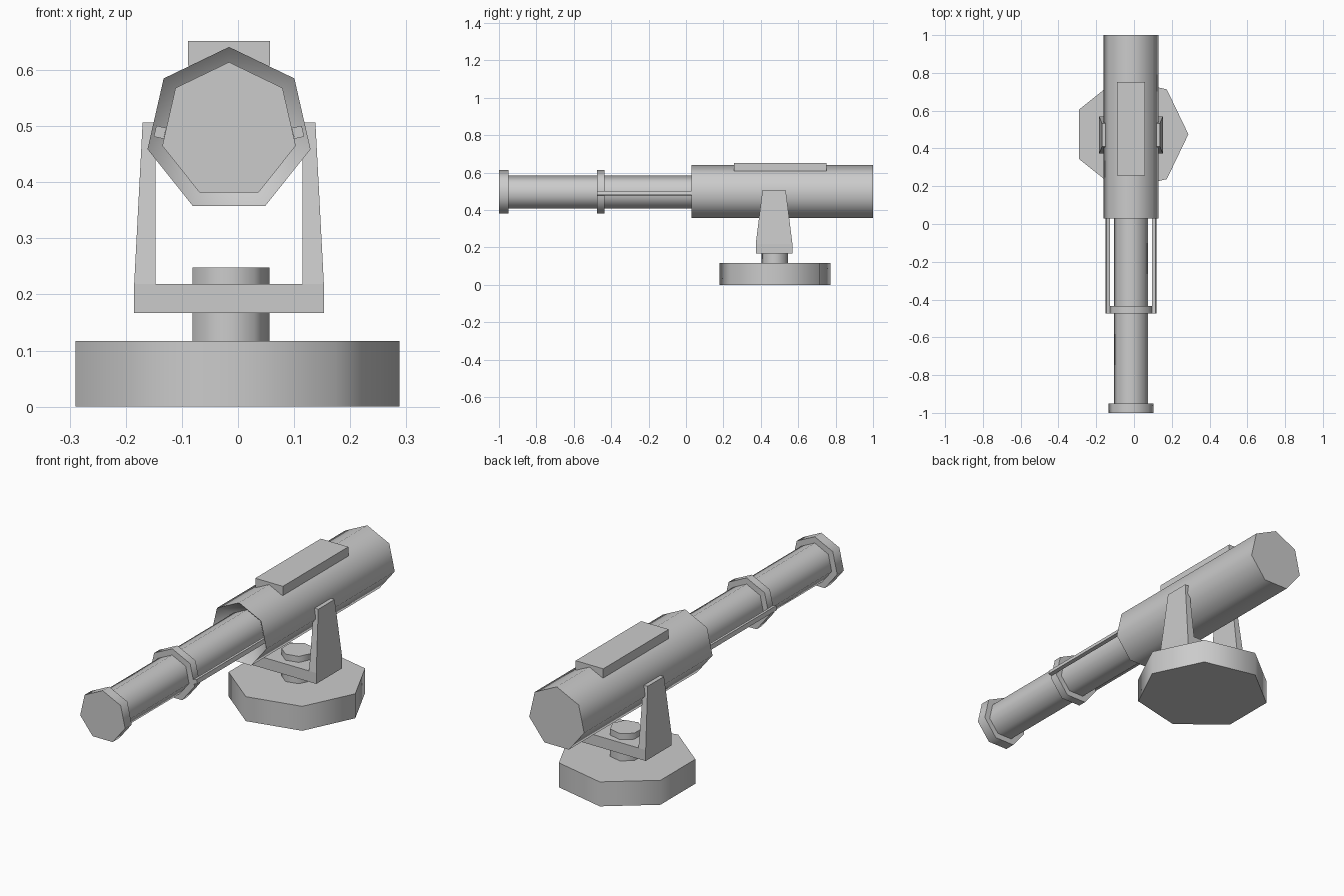
import bpy, bmesh, math
from mathutils import Vector

if "Cube" in bpy.data.objects:
    bpy.data.objects.remove(bpy.data.objects["Cube"])

CX = -0.016            # symmetry plane of the telescope
AXIS_Z = 0.492         # height of the optical axis
MOUNT_Y = 0.475        # mount position along the barrel
SIDES = 7


def finish(name, bm, smooth=False):
    bmesh.ops.recalc_face_normals(bm, faces=bm.faces)
    mesh = bpy.data.meshes.new(name)
    bm.to_mesh(mesh)
    bm.free()
    ob = bpy.data.objects.new(name, mesh)
    bpy.context.collection.objects.link(ob)
    if smooth:
        bpy.ops.object.select_all(action='DESELECT')
        ob.select_set(True)
        bpy.context.view_layer.objects.active = ob
        bpy.ops.object.shade_smooth_by_angle(angle=math.radians(55))
    return ob


def lathe(name, profile, along_y=True):
    """Seven-sided turned part from (radius, position) pairs, capped at both ends."""
    bm = bmesh.new()
    rings = []
    for r, t in profile:
        ring = []
        for i in range(SIDES):
            a = 2 * math.pi * i / SIDES
            if along_y:
                co = (CX + r * math.sin(a), t, AXIS_Z + r * math.cos(a))
            else:
                co = (CX + r * math.cos(a), MOUNT_Y + r * math.sin(a), t)
            ring.append(bm.verts.new(co))
        rings.append(ring)
    for a, b in zip(rings, rings[1:]):
        for i in range(SIDES):
            j = (i + 1) % SIDES
            bm.faces.new((a[i], a[j], b[j], b[i]))
    bm.faces.new(rings[0])
    bm.faces.new(rings[-1])
    return finish(name, bm, smooth=True)


def box(name, centre, size, roll=0.0):
    bm = bmesh.new()
    bmesh.ops.create_cube(bm, size=1)
    for v in bm.verts:
        v.co = Vector(s * c for s, c in zip(size, v.co))
    ob = finish(name, bm)
    ob.location = centre
    ob.rotation_euler.y = roll
    return ob


# Telescope tubes and collars
lathe("main_barrel", [(0.092, 0.09), (0.149, 0.03), (0.149, 1.0)])
lathe("draw_tube", [(0.092, -0.98), (0.092, 0.12)])
lathe("eyepiece_collar", [(0.122, -1.0), (0.122, -0.95)])
lathe("middle_collar", [(0.122, -0.475), (0.122, -0.435)])

# Top plate
box("top_plate", (CX, 0.505, 0.63), (0.146, 0.495, 0.044))

# Guide rods either side of the draw tube
for side, label in ((-1, "left"), (1, "right")):
    box(label + "_guide_rod", (CX + side * 0.123, -0.2, 0.489),
        (0.018, 0.55, 0.02), roll=side * -math.radians(13))

# Pedestal
lathe("base", [(0.304, 0.0), (0.304, 0.117)], along_y=False)
lathe("neck", [(0.072, 0.11), (0.072, 0.248)], along_y=False)

# Fork: U-shaped front outline, extruded in y, arms tapering towards the top
half = [(0.169, 0.167), (0.169, 0.219), (0.154, 0.506), (0.131, 0.506), (0.131, 0.219)]
outline = half + [(-x, z) for x, z in reversed(half)]
bm = bmesh.new()
ends = []
for s in (-1, 1):
    ring = []
    for x, z in outline:
        depth = 0.062 if z > 0.3 else 0.098
        ring.append(bm.verts.new((CX + x, 0.471 + s * depth, z)))
    ends.append(ring)
n = len(outline)
for i in range(n):
    j = (i + 1) % n
    bm.faces.new((ends[0][i], ends[0][j], ends[1][j], ends[1][i]))
for r in ends:
    bm.faces.new((r[0], r[1], r[4], r[5], r[8], r[9]))   # crossbar
    bm.faces.new(r[1:5])                                 # right arm
    bm.faces.new(r[5:9])                                 # left arm
finish("fork_mount", bm)
